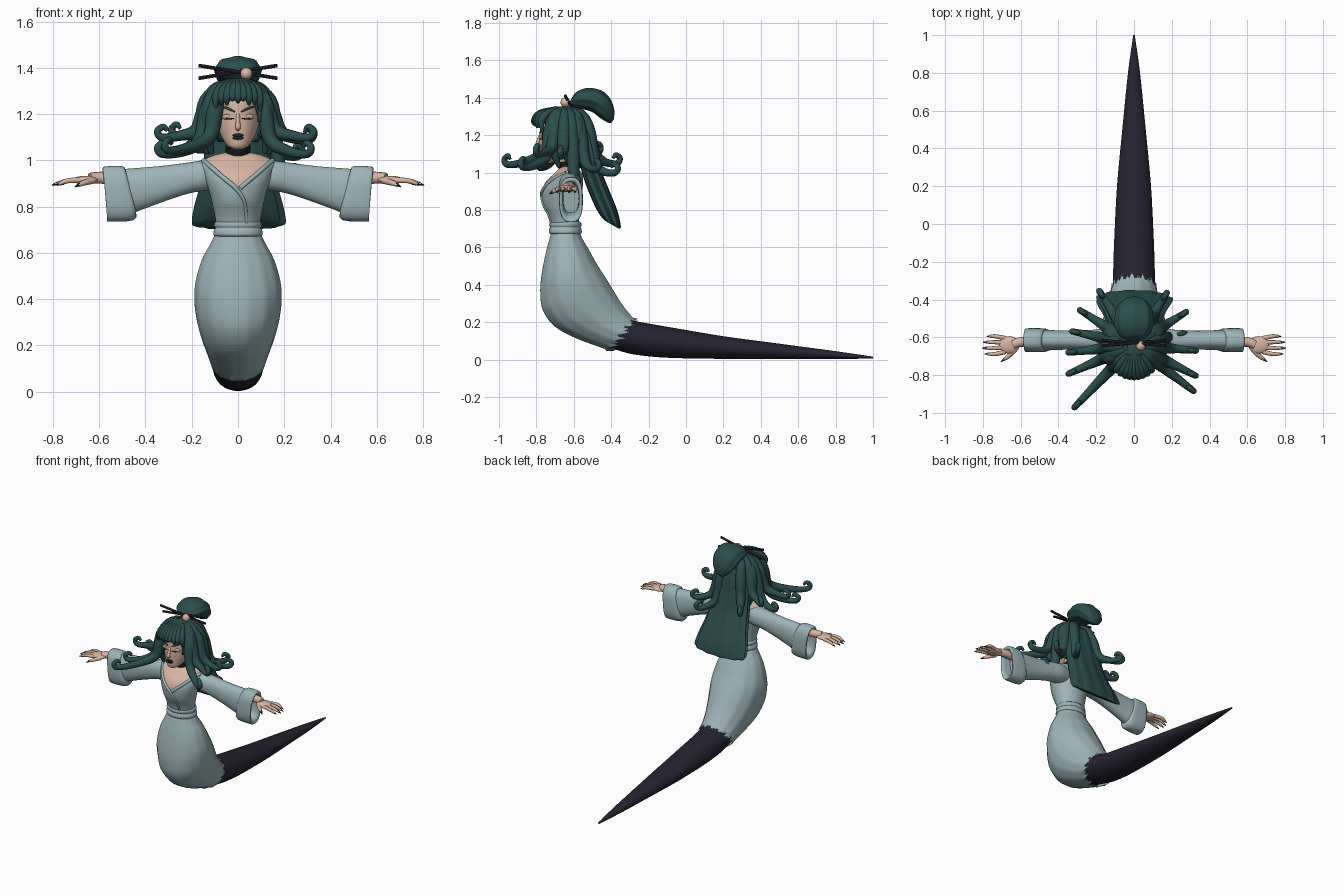
import bpy
import bmesh
from math import sin, cos, pi, radians, sqrt, copysign
from mathutils import Vector

if "Cube" in bpy.data.objects:
    bpy.data.objects.remove(bpy.data.objects["Cube"])


def material(name, *rgb):
    mat = bpy.data.materials.new(name)
    mat.use_nodes = True
    mat.diffuse_color = (*rgb, 1)
    mat.node_tree.nodes["Principled BSDF"].inputs["Base Color"].default_value = (*rgb, 1)
    return mat


robe = material("pale blue robe", .34, .46, .48)
skin = material("peach skin", .68, .46, .36)
hair = material("deep green hair", .024, .075, .072)
dark = material("midnight tail", .018, .017, .03)
black = material("black lacquer", .01, .008, .012)
lips = material("dark green lips", .008, .025, .025)
lids = material("grey eyelid", .5, .36, .3)


def finish(name, bm, *mats):
    bmesh.ops.recalc_face_normals(bm, faces=bm.faces)
    mesh = bpy.data.meshes.new(name)
    bm.to_mesh(mesh)
    bm.free()
    for mat in mats:
        mesh.materials.append(mat)
    for poly in mesh.polygons:
        poly.use_smooth = True
    mesh.set_sharp_from_angle(angle=radians(55))
    obj = bpy.data.objects.new(name, mesh)
    bpy.context.collection.objects.link(obj)
    return obj


def refine(rows, n=5):
    """Pass a smooth spline through rows of numbers."""
    p = [Vector(r) for r in rows]
    p = [2 * p[0] - p[1]] + p + [2 * p[-1] - p[-2]]
    out = []
    for a, b, c, d in zip(p, p[1:], p[2:], p[3:]):
        for k in range(n):
            t = k / n
            out.append((2 * b + (c - a) * t + (2 * a - 5 * b + 4 * c - d) * t * t
                        + (3 * b - a - 3 * c + d) * t ** 3) * .5)
    return out + [p[-2]]


def loft(name, rings, *mats, open_end=False):
    bm = bmesh.new()
    loops = [[bm.verts.new(p) for p in ring] for ring in rings]
    for lo, hi in zip(loops, loops[1:]):
        for i in range(len(lo)):
            bm.faces.new((lo[i - 1], lo[i], hi[i], hi[i - 1]))
    bm.faces.new(loops[0])
    if not open_end:
        bm.faces.new(loops[-1])
    return finish(name, bm, *mats)


def oval(a, b, w, segs=48, ribs=0, depth=0, power=1):
    """Ring with a and b at its opposite ends and half width w."""
    ring = []
    for i in range(segs):
        t = 2 * pi * i / segs
        k = 1 + depth * cos(ribs * t)
        c, s = (copysign(abs(f) ** power, f) * k for f in (cos(t), sin(t)))
        ring.append((a + b) / 2 + w * c + (b - a) / 2 * s)
    return ring


def body(name, rows, *mats, n=5, jag=0, **kw):
    """Rows hold front y, z, back y, z and half width."""
    rings = [oval(Vector((0, r[0], r[1])), Vector((0, r[2], r[3])),
                  Vector((r[4], 0, 0)), **kw) for r in refine(rows, n)]
    if jag:
        for i, p in enumerate(rings[-1]):
            p.y += jag * ((i * 7) % 5 - 2)
    return loft(name, rings, *mats, open_end=jag > 0)


def level(rows):
    """Level rows given as z, front y, back y, half width."""
    return [(f, z, b, z, w) for z, f, b, w in rows]


def tube(name, points, mat, n=5, segs=10):
    """Points hold x, y, z and radius."""
    path = refine(points, n)
    pos = [p.to_3d() for p in path]
    rings, old, u = [], None, None
    for i, p in enumerate(path):
        tan = (pos[min(i + 1, len(pos) - 1)] - pos[max(i - 1, 0)]).normalized()
        u = tan.orthogonal().normalized() if old is None else old.rotation_difference(tan) @ u
        v, old = tan.cross(u), tan
        rings.append([pos[i] + (u * cos(2 * pi * k / segs) + v * sin(2 * pi * k / segs))
                      * max(p[3], .001) for k in range(segs)])
    return loft(name, rings, mat)


def blob(name, loc, size, mat):
    bm = bmesh.new()
    bmesh.ops.create_uvsphere(bm, u_segments=24, v_segments=14, radius=1)
    bmesh.ops.scale(bm, vec=size, verts=bm.verts)
    bmesh.ops.translate(bm, vec=loc, verts=bm.verts)
    return finish(name, bm, mat)


# Skirt with a ragged hem, and the long tapering tail
body("skirt", [(-.715, .7, -.575, .7, .09), (-.735, .63, -.555, .65, .118),
               (-.755, .55, -.52, .59, .155), (-.775, .44, -.475, .51, .182),
               (-.78, .35, -.43, .44, .187), (-.765, .26, -.39, .375, .178),
               (-.7, .175, -.35, .31, .16), (-.58, .11, -.31, .255, .138),
               (-.4, .045, -.275, .217, .119)], robe, jag=.013, ribs=14, depth=.009, segs=64)
body("tail", [(-.5, .09, -.32, .24, .11), (-.38, .055, -.27, .207, .112),
              (-.28, .028, -.2, .193, .11), (-.1, .01, -.08, .172, .105),
              (.2, .004, .2, .125, .09), (.5, .003, .5, .085, .062),
              (.8, .003, .8, .045, .032), (1, .006, 1, .016, .004)], dark)

# Bodice with the open neckline
bodice = level([(.69, -.715, -.575, .09), (.76, -.735, -.57, .1), (.83, -.765, -.56, .115),
                (.9, -.77, -.555, .135), (.95, -.75, -.55, .15), (.99, -.71, -.555, .16),
                (1.02, -.68, -.575, .11), (1.035, -.66, -.59, .05)])
torso = body("bodice", bodice, robe, skin, n=8, segs=80)
for face in torso.data.polygons:
    x, y, z = face.center
    if y < -.6 and z > .88 + .85 * abs(x - .01):
        face.material_index = 1


def on_chest(x, z, r=.01):
    f, _, b, _, w = min(refine(bodice, 8), key=lambda row: abs(row[1] - z))
    return x, (f + b) / 2 - (b - f) / 2 * sqrt(max(0, 1 - (x / w) ** 2)), z, r


edge = [(.15, 1), (.115, .97), (.075, .935), (.035, .902), (.01, .88)]
tube("left_collar", [on_chest(*p) for p in edge], robe)
tube("right_collar", [on_chest(-x, z) for x, z in edge]
     + [on_chest(.025, .83, .007), on_chest(.035, .77, .007), on_chest(.035, .73, .006)], robe)
body("belt", level([(.672, -.727, -.563, .1), (.68, -.733, -.557, .107), (.698, -.731, -.559, .104),
                    (.707, -.726, -.564, .098), (.716, -.731, -.559, .103),
                    (.73, -.73, -.56, .102), (.738, -.723, -.567, .09)]), robe, n=3)


# Sleeves, cuffs, hands
def sleeve(name, side, rows, n, power):
    """Rows hold top x, z, bottom x, z and half depth."""
    loft(name, [oval(Vector((side * xb, -.615, zb)), Vector((side * xt, -.615, zt)),
                     Vector((0, d, 0)), power=power)
                for xt, zt, xb, zb, d in refine(rows, n)], robe)


for label, s in (("left", 1), ("right", -1)):
    sleeve(label + "_sleeve", s, [(.08, 1, .08, .88, .05), (.15, 1, .14, .87, .062),
                                  (.22, .99, .22, .855, .055), (.34, .975, .34, .815, .05),
                                  (.5, .962, .46, .77, .055)], 5, .9)
    sleeve(label + "_cuff", s, [(.485, .955, .44, .78, .05), (.5, .975, .45, .742, .062),
                                (.57, .974, .555, .735, .063), (.585, .966, .562, .745, .056),
                                (.575, .95, .552, .765, .044), (.52, .94, .5, .785, .04)], 3, .75)
    tube(label + "_wrist", [(s * .5, -.62, .925, .03), (s * .6, -.625, .925, .026),
                            (s * .64, -.64, .922, .024)], skin)
    blob(label + "_palm", (s * .66, -.64, .915), (.055, .046, .018), skin)
    for i in range(4):
        y, reach = -.605 - i * .024, (.765, .785, .79, .775)[i]
        y2 = -.64 + (y + .64) * 1.3
        tube(f"{label}_finger_{i}", [(s * .68, y, .914, .012), (s * .735, y2, .912, .011),
                                     (s * reach, y2, .898, .007)], skin, segs=8)
        tube(f"{label}_nail_{i}", [(s * (reach - .01), y2, .902, .008),
                                   (s * (reach + .015), y2, .892, .002)], black, segs=8)
    tube(label + "_thumb", [(s * .63, -.665, .912, .014), (s * .665, -.7, .903, .012),
                            (s * .69, -.718, .893, .008)], skin)
    tube(label + "_thumb_nail", [(s * .685, -.715, .897, .008), (s * .705, -.73, .885, .002)], black)

# Neck, choker, head and face
tube("neck", [(0, -.625, 1, .055), (0, -.63, 1.04, .047), (0, -.65, 1.12, .05)], skin, segs=24)
tube("choker", [(0, -.628, 1.022, .054), (0, -.634, 1.062, .054)], black, segs=32)
body("head", level([(1.048, -.765, -.725, .02), (1.063, -.778, -.69, .045), (1.1, -.783, -.62, .07),
                    (1.15, -.785, -.57, .088), (1.2, -.783, -.55, .094),
                    (1.26, -.775, -.54, .092), (1.31, -.74, -.56, .07)]), skin)
tube("nose", [(0, -.779, 1.2, .008), (0, -.793, 1.16, .01), (0, -.797, 1.143, .012),
              (0, -.782, 1.134, .008)], skin)
for z in (1.108, 1.097):
    blob("lip", (0, -.782, z), (.024, .012, .008), lips)
for s in (1, -1):
    blob("eyelid", (s * .042, -.764, 1.188), (.027, .012, .013), lids)
    tube("lash_line", [(s * .016, -.781, 1.182, .002), (s * .042, -.778, 1.179, .003),
                       (s * .068, -.756, 1.19, .002)], black)
    tube("eyebrow", [(s * .014, -.783, 1.21, .003), (s * .045, -.771, 1.225, .005),
                     (s * .075, -.745, 1.234, .002)], hair)

# Hair cap with an opening for the face
cap = blob("hair_cap", (0, -.66, 1.2), (.135, .158, .155), hair)
bm = bmesh.new()
bm.from_mesh(cap.data)
doomed = []
for f in bm.faces:
    x, y, z = f.calc_center_median()
    if z < 1.08 or (y < -.68 and z < 1.255 and abs(x) < .1):
        doomed.append(f)
bmesh.ops.delete(bm, geom=doomed, context="FACES")
bm.to_mesh(cap.data)
bm.free()
cap.modifiers.new("thickness", "SOLIDIFY").thickness = .012

# Fringe across the forehead
for i in range(-4, 5):
    x = i * .023
    y = -.66 - .15 * sqrt(1 - (x / .14) ** 2)
    low = 1.248 + .012 * (i % 2) - .0022 * i * i
    tube("fringe_lock", [(x * .4, -.69, 1.342, .014), (x * .8, y + .03, 1.315, .02),
                         (x, y, 1.275, .019), (x * 1.05, y + .008, low, .006)], hair)

# Long locks that flare outward and curl at the tips
tips = [(-.31, -.965, 1.065), (-.34, -.79, 1.05), (-.34, -.68, 1.12), (-.32, -.57, 1.06),
        (-.28, -.46, 1.13), (-.18, -.36, 1.07), (.31, -.88, 1.05), (.32, -.8, 1.12),
        (.32, -.67, 1.11), (.26, -.58, .95), (.27, -.47, 1.04), (.17, -.37, 1.02)]
for tip in tips:
    end, root = Vector(tip), Vector((0, -.64, 0))
    flat = Vector((end.x, end.y + .64, 0))
    reach, d = flat.length, flat.normalized()
    dip = min(1.13, end.z + .035)
    path = [(.03, 1.335, .02), (.1, 1.3, .032), (.145, 1.21, .036), (.18, dip, .031),
            (reach * .72, end.z - .012, .023), (reach - .015, end.z - .022, .018),
            (reach + .008, end.z + .005, .016), (reach - .018, end.z + .026, .013),
            (reach - .035, end.z + .008, .008)]
    tube("curling_lock", [(*(root + d * r + Vector((0, 0, z))), w) for r, z, w in path], hair)
for s in (1, -1):
    for x, y in ((.115, -.71), (.135, -.65), (.12, -.58)):
        tube("side_lock", [(s * .05, -.65, 1.335, .02), (s * x, y, 1.26, .032),
                           (s * (x + .015), y, 1.14, .032), (s * x, y + .03, 1.03, .01)], hair)

# Back hair, topknot, hair sticks and bead
body("back_hair", [(-.64, 1.28, -.52, 1.28, .1), (-.6, 1.19, -.495, 1.2, .13),
                   (-.57, 1.08, -.475, 1.1, .14), (-.555, 1, -.45, 1, .148),
                   (-.52, .9, -.41, .9, .162), (-.475, .8, -.37, .8, .188),
                   (-.44, .75, -.35, .715, .198), (-.42, .735, -.36, .7, .18)],
     hair, ribs=11, depth=.045, segs=88)
body("topknot", [(-.625, 1.37, -.61, 1.4, .03), (-.6, 1.35, -.585, 1.43, .075),
                 (-.55, 1.34, -.53, 1.45, .098), (-.5, 1.325, -.46, 1.44, .098),
                 (-.46, 1.295, -.41, 1.4, .085), (-.42, 1.27, -.385, 1.34, .055),
                 (-.4, 1.265, -.385, 1.285, .02)], hair, ribs=8, depth=.035, segs=64)
for s in (1, -1):
    tube("hair_stick", [(-s * .17, -.645, 1.41, .008), (s * .17, -.615, 1.355, .008)], black)
blob("bead", (.036, -.645, 1.375), (.026, .026, .026), skin)
